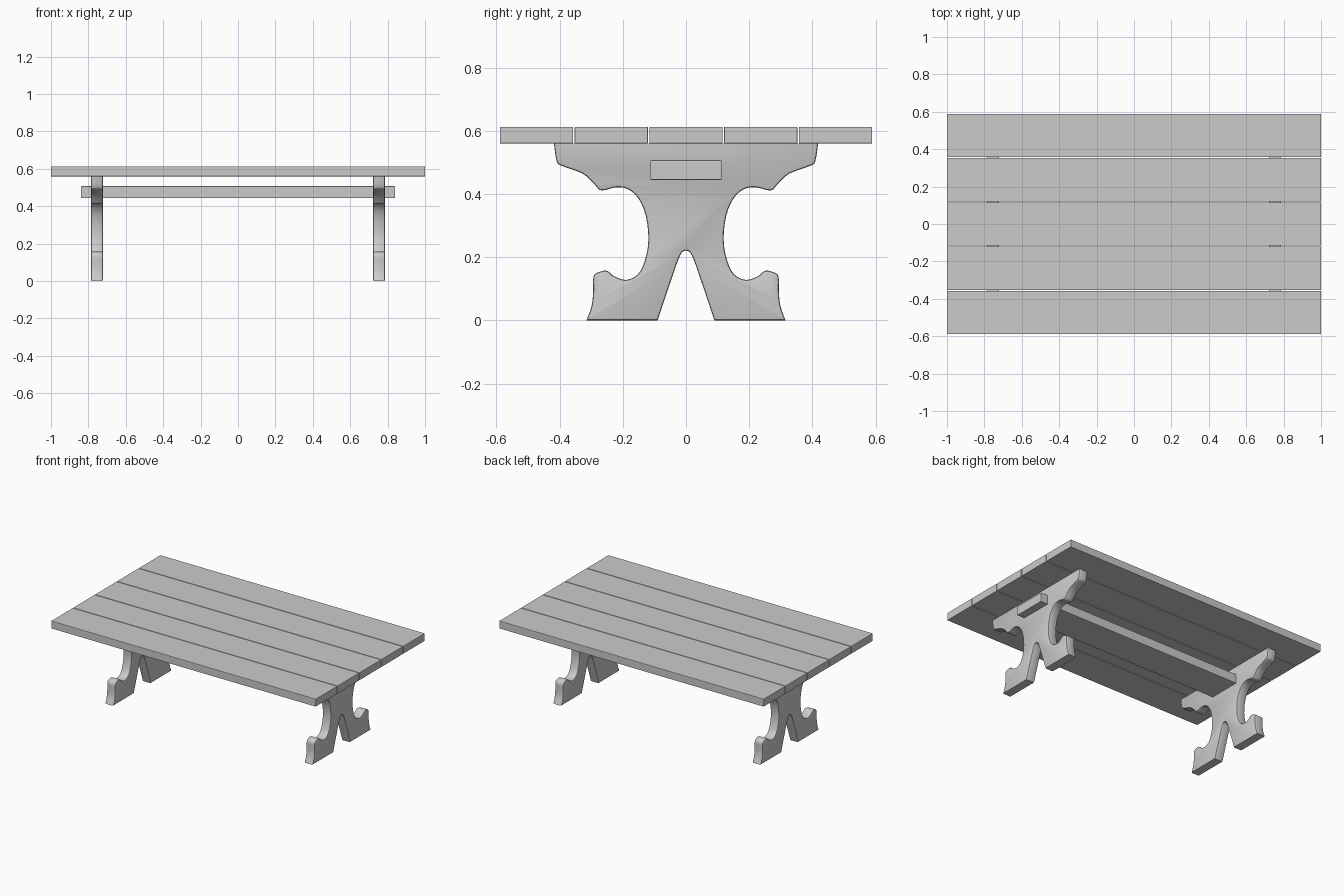
import bpy, bmesh
from mathutils import Vector

if "Cube" in bpy.data.objects:
    bpy.data.objects.remove(bpy.data.objects["Cube"])


def smooth_run(points, steps=3):
    """Catmull-Rom curve through the points, keeping both ends."""
    p = [Vector(q) for q in points]
    p = [p[0]] + p + [p[-1]]
    out = []
    for i in range(1, len(p) - 2):
        a, b, c, d = p[i - 1:i + 3]
        for k in range(steps):
            t = k / steps
            out.append(0.5 * (2 * b + (c - a) * t + (2 * a - 5 * b + 4 * c - d) * t**2
                              + (3 * b - a - 3 * c + d) * t**3))
    return out + [p[-1]]


def make_object(name, bm, bevel=0.0):
    bmesh.ops.recalc_face_normals(bm, faces=bm.faces)
    mesh = bpy.data.meshes.new(name)
    bm.to_mesh(mesh)
    bm.free()
    obj = bpy.data.objects.new(name, mesh)
    bpy.context.collection.objects.link(obj)
    if bevel:
        mod = obj.modifiers.new("bevel", 'BEVEL')
        mod.width, mod.segments = bevel, 2
    return obj


def box(name, lo, hi, bevel=0.0):
    bm = bmesh.new()
    bmesh.ops.create_cube(bm, size=1)
    lo, hi = Vector(lo), Vector(hi)
    for v in bm.verts:
        v.co = (lo + hi) / 2 + v.co * (hi - lo)
    return make_object(name, bm, bevel)


# Tabletop planks
for i in range(5):
    y = (i - 2) * 0.2365
    box(f"top_plank_{i + 1}", (-1, y - 0.116, 0.56), (1, y + 0.116, 0.612), 0.002)

# Stretcher beam passing through both trestles
box("stretcher", (-0.84, -0.113, 0.444), (0.84, 0.113, 0.507), 0.004)

# Half outline of the scrolled trestle: notch, then foot, waist and bracket
notch = smooth_run([(0, 0.221), (0.012, 0.216), (0.022, 0.198), (0.034, 0.166)])
outer = smooth_run([(0.315, 0), (0.299, 0.045), (0.294, 0.09), (0.293, 0.138),
                    (0.278, 0.152), (0.25, 0.157), (0.228, 0.14), (0.19, 0.128),
                    (0.152, 0.146), (0.13, 0.19), (0.119, 0.255), (0.127, 0.33),
                    (0.15, 0.385), (0.183, 0.415), (0.222, 0.421), (0.268, 0.411),
                    (0.29, 0.431), (0.326, 0.464), (0.39, 0.488), (0.409, 0.503),
                    (0.418, 0.56)])
half = notch + [Vector((0.09, 0))] + outer
outline = half + [Vector((-p.x, p.y)) for p in reversed(half[1:])]


# Trestles, extruded along x with rounded face edges
def trestle(name, x0, x1):
    bm = bmesh.new()
    face = bm.faces.new([bm.verts.new((x0, p.x, p.y)) for p in outline])
    ext = bmesh.ops.extrude_face_region(bm, geom=[face], use_keep_orig=True)
    verts = [g for g in ext["geom"] if isinstance(g, bmesh.types.BMVert)]
    bmesh.ops.translate(bm, vec=(x1 - x0, 0, 0), verts=verts)
    bmesh.ops.recalc_face_normals(bm, faces=bm.faces)
    rim = [e for e in bm.edges if abs(e.verts[0].co.x - e.verts[1].co.x) < 1e-5
           and min(v.co.z for v in e.verts) < 0.55]
    bmesh.ops.bevel(bm, geom=rim, offset=0.007, segments=2, profile=0.5,
                    affect='EDGES', clamp_overlap=False)
    obj = make_object(name, bm)
    bpy.ops.object.select_all(action='DESELECT')
    obj.select_set(True)
    bpy.context.view_layer.objects.active = obj
    bpy.ops.object.shade_smooth_by_angle(angle=0.6)


trestle("left_trestle", -0.786, -0.722)
trestle("right_trestle", 0.722, 0.786)
